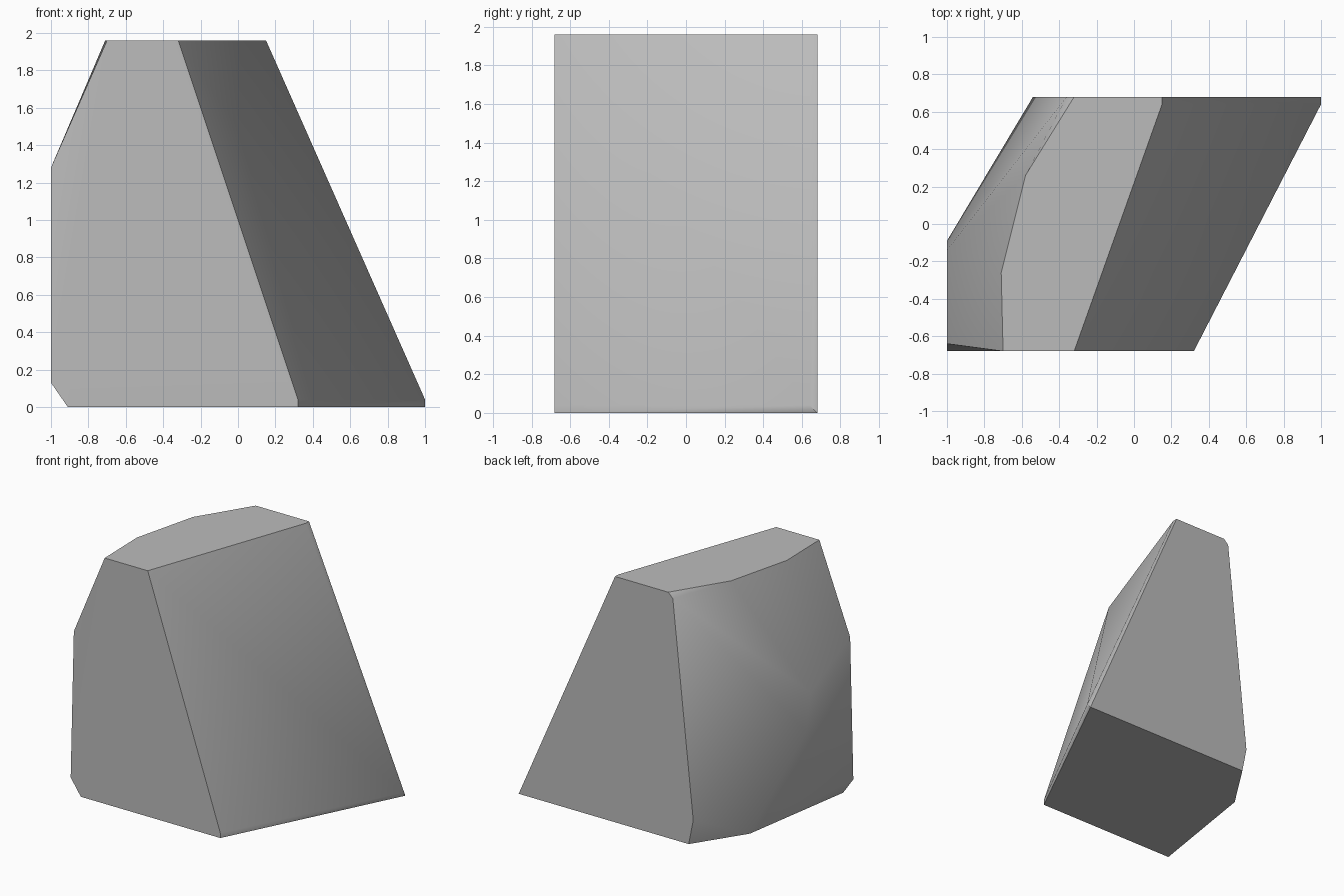
import bpy, bmesh, math

cube = bpy.data.objects.get("Cube")
if cube:
    bpy.data.objects.remove(cube, do_unlink=True)

# Single stone colour
stone = bpy.data.materials.new("stone_grey")
stone.use_nodes = True
colour = (0.5, 0.5, 0.5, 1)
stone.diffuse_color = colour
stone.node_tree.nodes["Principled BSDF"].inputs["Base Color"].default_value = colour

HEIGHT, DEPTH = 1.96, 0.68

# Outline of the flat top and of the flat base
top = [(-0.70, -DEPTH), (-0.32, -DEPTH), (0.15, 0.64), (0.15, DEPTH),
       (-0.32, DEPTH), (-0.58, 0.26), (-0.71, -0.26)]
base = [(-0.91, -DEPTH), (0.32, -DEPTH), (1, DEPTH), (-0.50, DEPTH), (-0.76, 0.28)]

# Chamfer corners and the worn left side
corners = [(0.32, -DEPTH, 0.04), (1, 0.64, 0.04),
           (-0.36, DEPTH, 1.92), (-0.54, DEPTH, 0.20),
           (-1, -0.64, 1.28), (-1, -DEPTH, 0.13),
           (-1, -0.09, 0.74), (-1, -0.14, 1.03)]

# Wrap the corners in a faceted block
bm = bmesh.new()
points = [(x, y, HEIGHT) for x, y in top] + [(x, y, 0) for x, y in base] + corners
for p in points:
    bm.verts.new(p)
hull = bmesh.ops.convex_hull(bm, input=bm.verts)
loose = [v for v in bm.verts if not v.link_faces]
bmesh.ops.delete(bm, geom=loose, context='VERTS')
bmesh.ops.dissolve_limit(bm, angle_limit=math.radians(0.5), verts=bm.verts, edges=bm.edges)
bmesh.ops.recalc_face_normals(bm, faces=bm.faces)
mesh = bpy.data.meshes.new("rock_block")
bm.to_mesh(mesh)
bm.free()
mesh.materials.append(stone)

rock = bpy.data.objects.new("rock_block", mesh)
bpy.context.collection.objects.link(rock)
bpy.context.view_layer.objects.active = rock
rock.select_set(True)
bpy.ops.object.shade_smooth_by_angle(angle=math.radians(30))
